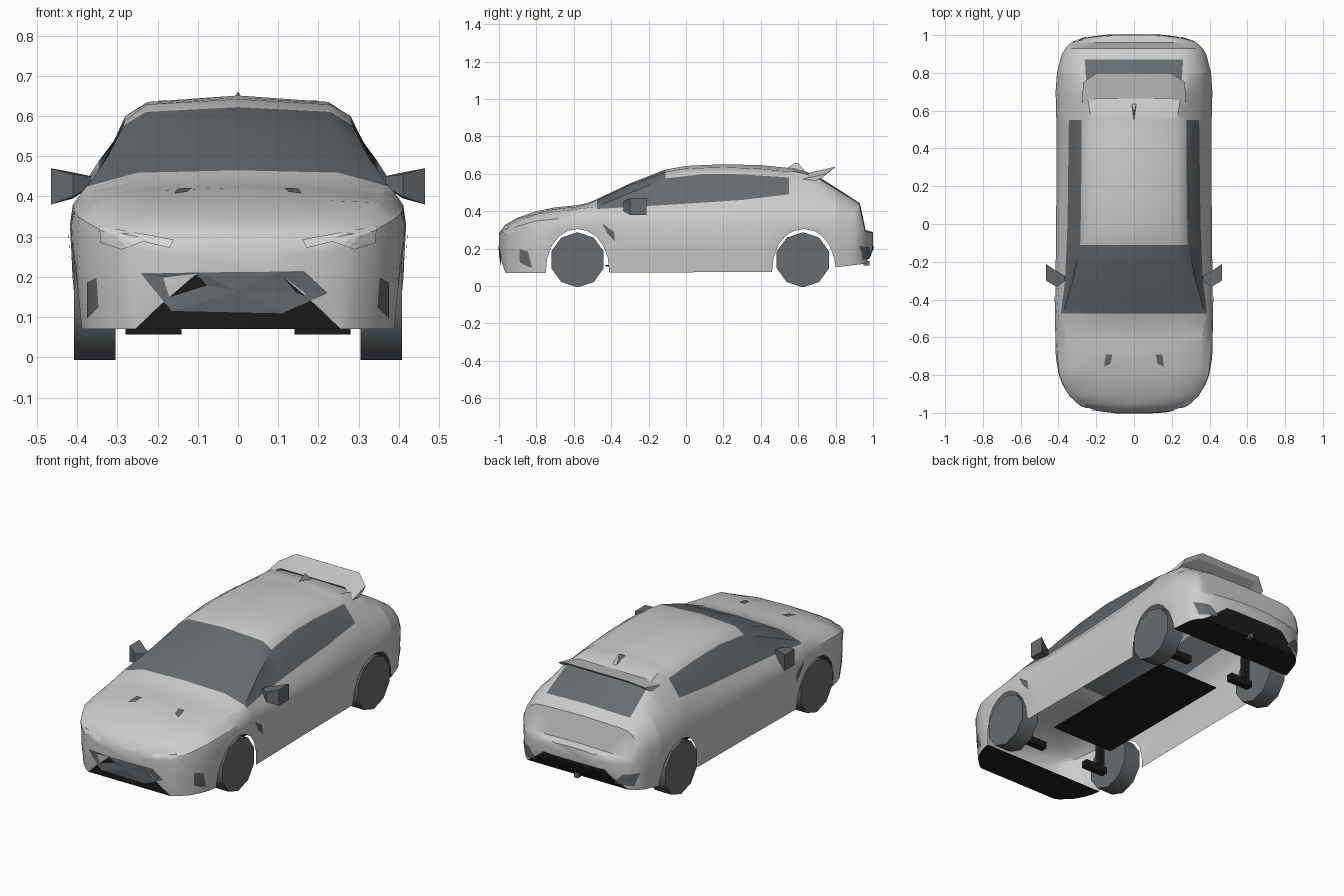
import bpy, bmesh, math
from mathutils import Vector
from mathutils.bvhtree import BVHTree

if "Cube" in bpy.data.objects:
    bpy.data.objects.remove(bpy.data.objects["Cube"])


def material(name, rgb):
    m = bpy.data.materials.new(name)
    m.diffuse_color = (*rgb, 1)
    m.use_nodes = True
    m.node_tree.nodes["Principled BSDF"].inputs["Base Color"].default_value = m.diffuse_color
    return m


PAINT = material("silver_paint", (0.60, 0.60, 0.60))
SLATE = material("slate_glass", (0.135, 0.15, 0.16))
BLACK = material("black_underside", (0.012, 0.012, 0.012))
LAMP = material("lamp_clear", (0.66, 0.66, 0.66))


def finish(name, bm, mats, smooth=0, fix=True):
    if fix:
        bmesh.ops.recalc_face_normals(bm, faces=bm.faces)
    me = bpy.data.meshes.new(name)
    bm.to_mesh(me)
    bm.free()
    for m in mats:
        me.materials.append(m)
    ob = bpy.data.objects.new(name, me)
    bpy.context.collection.objects.link(ob)
    if smooth:
        bpy.ops.object.select_all(action='DESELECT')
        ob.select_set(True)
        bpy.context.view_layer.objects.active = ob
        bpy.ops.object.shade_smooth_by_angle(angle=math.radians(smooth))
    return ob


def curve(*keys):
    """Piecewise linear function through (y, value) keys."""
    def f(y):
        if y <= keys[0][0]:
            return keys[0][1]
        for (a, u), (b, v) in zip(keys, keys[1:]):
            if y <= b:
                return u + (v - u) * (y - a) / (b - a)
        return keys[-1][1]
    return f


def loft(name, rings, mat, smooth=0):
    """Closed skin through equal-length rings of points."""
    bm = bmesh.new()
    vs = [[bm.verts.new(p) for p in r] for r in rings]
    n = len(vs[0])
    for a, b in zip(vs, vs[1:]):
        for i in range(n):
            bm.faces.new((a[i], a[(i + 1) % n], b[(i + 1) % n], b[i]))
    bm.faces.new(vs[0])
    bm.faces.new(vs[-1])
    return finish(name, bm, [mat], smooth)


def box(name, lo, hi, mat):
    return loft(name, [[(lo[0], lo[1], z), (hi[0], lo[1], z), (hi[0], hi[1], z), (lo[0], hi[1], z)]
                       for z in (lo[2], hi[2])], mat)


# Body outline curves along the length
w_mid = curve((-1, .11), (-.985, .205), (-.965, .27), (-.95, .295), (-.9, .348), (-.85, .378), (-.8, .398),
              (-.7, .415), (-.5, .418), (0, .412), (.5, .41), (.7, .415), (.8, .408), (.9, .382),
              (.95, .35), (.985, .26), (1, .14))
z_mid = curve((-1, .25), (-.95, .285), (-.9, .3), (-.8, .33), (.9, .33), (.93, .32), (.96, .26), (1, .25))
w_belt = curve((-1, .1), (-.985, .19), (-.95, .275), (-.9, .33), (-.8, .375), (-.48, .388), (-.3, .365),
               (0, .352), (.55, .345), (.8, .345), (.93, .32), (.96, .325), (1, .13))
z_belt = curve((-1, .265), (-.95, .31), (-.9, .333), (-.8, .36), (-.475, .412), (0, .44), (.3, .46),
               (.55, .49), (.8, .465), (.93, .41), (.96, .285), (1, .275))
w_rail = curve((-1, .09), (-.95, .24), (-.8, .34), (-.475, .375), (-.3, .325), (-.11, .285), (.1, .28),
               (.55, .277), (.8, .295), (.93, .29), (.96, .28), (1, .11))
z_rail = curve((-1, .275), (-.95, .325), (-.8, .385), (-.475, .425), (-.11, .575), (.1, .6), (.3, .597),
               (.55, .58), (.7, .548), (.82, .492), (.93, .43), (.96, .293), (1, .283))
w_roof = curve((-1, .06), (-.95, .17), (-.8, .22), (-.475, .25), (-.11, .23), (.5, .22), (.7, .25),
               (.87, .26), (.93, .24), (1, .08))
z_top = curve((-1, .28), (-.97, .325), (-.9, .365), (-.8, .4), (-.7, .42), (-.55, .435), (-.475, .465),
              (-.3, .548), (-.11, .622), (0, .642), (.2, .651), (.4, .646), (.6, .626), (.7, .59),
              (.87, .482), (.93, .442), (.96, .3), (1, .288))
drop = curve((-1, .002), (-.8, .01), (-.475, .006), (-.11, .012), (.5, .02), (.7, .01), (.93, .005), (1, .002))
sill = curve((-1, .205), (-.985, .128), (-.965, .07), (.46, .075), (.8, .1), (.965, .12), (1, .2))
ARCHES, ARCH_R = (-.58, .63), .17


def bottom(y):
    z = sill(y)
    for c in ARCHES:
        d = abs(y - c) / ARCH_R
        if d < 1:
            z = max(z, .07 + .235 * (1 - d * d) ** .45)
    return z


def half_section(y):
    w, zb, zm = w_mid(y), bottom(y), z_mid(y)
    tuck = .018 * (zm - zb) / .26
    return [(w - tuck, zb), (w - tuck * .3, (zb + zm) / 2), (w, zm),
            ((w + w_belt(y)) / 2 + .008, zm + (z_belt(y) - zm) * .6), (w_belt(y), z_belt(y)),
            (w_rail(y), z_rail(y)), (w_roof(y), z_top(y) - drop(y))]


# Body shell with windows coloured by station and column
stations = {-1, -.985, -.965, -.95, -.9, -.85, -.8, -.475, -.3, -.2, -.11, -.05, 0, .1, .2, .3, .4,
            .5, .55, .7, .82, .87, .9, .93, .96, .985, 1}
for c in ARCHES:
    stations |= {round(c - ARCH_R * math.cos(math.pi * k / 10), 4) for k in range(11)}
ys = sorted(stations)
bm = bmesh.new()
rings = []
for y in ys:
    h = half_section(y)
    pts = [(-x, z) for x, z in h] + [(0, z_top(y))] + [(x, z) for x, z in reversed(h)]
    rings.append([bm.verts.new((x, y, z)) for x, z in pts])
for k in range(len(ys) - 1):
    a, b, y = rings[k], rings[k + 1], (ys[k] + ys[k + 1]) / 2
    for i in range(14):
        f = bm.faces.new((a[i], b[i], b[i + 1], a[i + 1]))
        j = min(i, 13 - i)
        side = j == 4 and -.475 < y < .55
        screen = j >= 5 and -.475 < y < -.11
        rear = j == 6 and .7 < y < .87
        f.material_index = 1 if side or screen or rear else 0
    if y < -.75 or y > .8:
        bm.faces.new((a[14], b[14], b[0], a[0])).material_index = 2
bm.faces.new(rings[0])
bm.faces.new(list(reversed(rings[-1])))
tree = BVHTree.FromBMesh(bm)
finish("body_shell", bm, [PAINT, SLATE, BLACK], smooth=32, fix=False)


def plate(name, pts, axis, sign, mat, lift=.005):
    """Thin patch laid on the body; pts are the two coordinates across the axis."""
    bm = bmesh.new()
    verts = []
    for p in pts:
        co = list(p)
        co.insert(axis, 2 * sign)
        verts.append(bm.verts.new(co))
    bmesh.ops.triangulate(bm, faces=[bm.faces.new(verts)])
    bmesh.ops.subdivide_edges(bm, edges=bm.edges[:], cuts=3, use_grid_fill=True)
    ray = Vector((0, 0, 0))
    ray[axis] = -sign
    for v in bm.verts:
        hit = tree.ray_cast(v.co, ray)[0]
        v.co[axis] = (hit[axis] if hit else .93 * sign) + lift * sign
    bm.normal_update()
    for f in bm.faces:
        if f.normal[axis] * sign < 0:
            f.normal_flip()
    finish(name, bm, [mat], fix=False)


# Faceted grille fanned around its centre
bm = bmesh.new()
hub = bm.verts.new((0, -1, .165))
rim = [bm.verts.new(p) for p in ((-.24, -.984, .208), (-.1, -1.002, .211), (.1, -1.002, .213),
                                 (.165, -.998, .213), (.222, -.987, .16), (.11, -.99, .108),
                                 (-.165, -.99, .114))]
for i, v in enumerate(rim):
    bm.faces.new((hub, rim[i - 1], v))
bm.normal_update()
for f in bm.faces:
    if f.normal.y > 0:
        f.normal_flip()
finish("grille", bm, [SLATE], fix=False)

# Dark diffuser in the rear bumper
plate("diffuser", [(-.28, .14), (-.19, .215), (0, .215), (.19, .215), (.28, .14), (0, .14)], 1, 1, BLACK, .003)

for s, tag in ((-1, "left"), (1, "right")):
    def m(pts):
        return [(s * x, z) for x, z in pts]
    # Lamps, vents and reflectors
    plate("headlight_" + tag, m([(.16, .293), (.345, .327), (.342, .285), (.29, .268), (.235, .288),
                                 (.17, .272)]), 1, -1, LAMP)
    plate("fog_vent_" + tag, m([(.352, .198), (.376, .185), (.376, .097), (.347, .125)]), 1, -1, SLATE)
    plate("hood_vent_" + tag, m([(.115, -.69), (.15, -.69), (.158, -.755), (.125, -.74)]), 2, 1, SLATE)
    plate("fender_vent_" + tag, [(-.45, .335), (-.385, .29), (-.38, .24), (-.42, .28)], 0, s, SLATE)
    plate("rear_reflector_" + tag, m([(.24, .15), (.29, .205), (.365, .215), (.34, .14)]), 1, 1, SLATE, .006)
    # Door mirror
    loft("mirror_" + tag, [[(s * .365, -.3, .425), (s * .365, -.275, .425), (s * .365, -.275, .45),
                            (s * .365, -.3, .45)],
                           [(s * .41, -.333, .4), (s * .41, -.25, .395), (s * .41, -.25, .46),
                            (s * .41, -.333, .455)],
                           [(s * .465, -.3, .38), (s * .465, -.212, .38), (s * .465, -.212, .47),
                            (s * .465, -.3, .47)]], SLATE)
    # Wheels and suspension
    for yc, end in ((-.58, "front"), (.625, "rear")):
        ring = [(yc + .147 * math.cos(math.radians(36 * k + 18)),
                 .14 + .147 * math.sin(math.radians(36 * k + 18))) for k in range(10)]
        loft(f"{end}_wheel_{tag}", [[(s * x, y, z) for y, z in ring] for x in (.305, .408)], SLATE, 40)
        xs = sorted((s * .14, s * .28))
        box(f"{end}_arm_{tag}", (xs[0], yc - .02, .057), (xs[1], yc + .02, .095), BLACK)
        xs = sorted((s * .235, s * .265))
        box(f"{end}_strut_{tag}", (xs[0], yc - .02, .09), (xs[1], yc + .02, .24), BLACK)

# Floor pan
box("floor_pan", (-.195, -.43, .105), (.195, .45, .111), BLACK)

# Roof spoiler
wing = [(.275, .625, .572, .75, .6), (.2, .665, .607, .8, .638)]
sections = [(-x, *r) for x, *r in wing] + [(x, *r) for x, *r in reversed(wing)]
loft("roof_spoiler", [[(x, y0, z0), ((x * .98), y1, z1), (x * .98, y1 - .025, z1 - .022),
                       (x, y0 + .03, z0 - .025)] for x, y0, z0, y1, z1 in sections], PAINT)

# Roof antenna fin
loft("antenna_fin", [[(-.012, .635, .615), (.012, .635, .615), (0, .54, .63)],
                     [(-.003, .6, .658), (.003, .6, .658), (0, .585, .658)]], PAINT)

# Exhaust tip under the tail
box("exhaust_tip", (-.012, .95, .11), (.012, .98, .135), SLATE)
